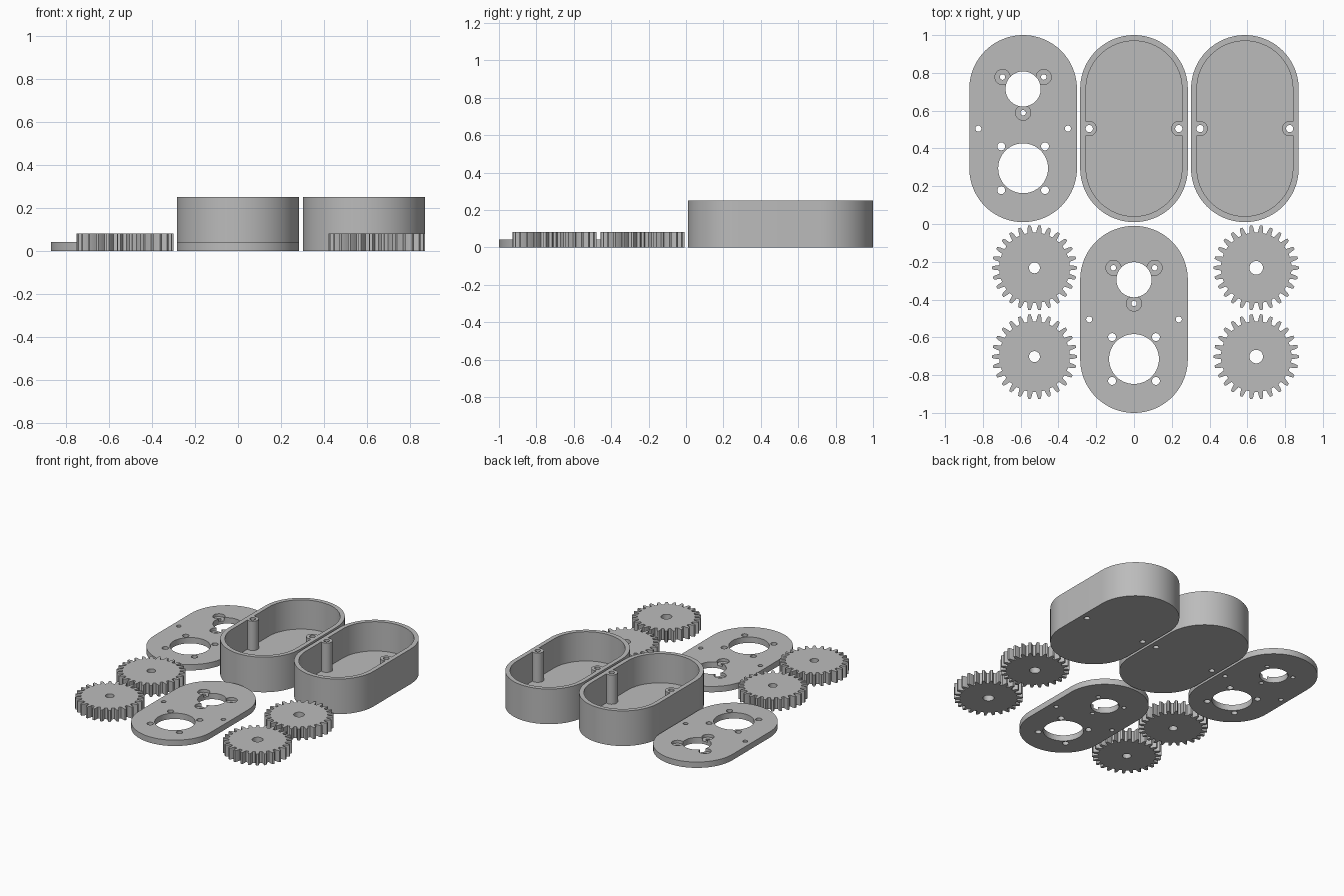
import bpy, bmesh, math
from math import sin, cos, pi

if "Cube" in bpy.data.objects:
    bpy.data.objects.remove(bpy.data.objects["Cube"])

grey = bpy.data.materials.new("plain grey")
grey.diffuse_color = (0.5, 0.5, 0.5, 1)
grey.use_nodes = True
grey.node_tree.nodes["Principled BSDF"].inputs["Base Color"].default_value = grey.diffuse_color

R, HALF = 0.285, 0.21          # end radius and half the straight length
PLATE_H, BOX_H, GEAR_H = 0.042, 0.252, 0.082


def circle(x, y, r, n=40):
    return [(x + r * cos(2 * pi * i / n), y + r * sin(2 * pi * i / n)) for i in range(n)]


def stadium(r, n=40):
    top = [(r * cos(pi * i / n), HALF + r * sin(pi * i / n)) for i in range(n + 1)]
    return top + [(-x, -y) for x, y in top]


def prism(name, pts, z0, z1):
    """Extrude a closed outline between two heights."""
    bm = bmesh.new()
    face = bm.faces.new([bm.verts.new((x, y, z0)) for x, y in pts])
    ext = bmesh.ops.extrude_face_region(bm, geom=[face])
    up = [v for v in ext["geom"] if isinstance(v, bmesh.types.BMVert)]
    bmesh.ops.translate(bm, verts=up, vec=(0, 0, z1 - z0))
    bmesh.ops.recalc_face_normals(bm, faces=bm.faces)
    me = bpy.data.meshes.new(name)
    bm.to_mesh(me)
    bm.free()
    me.materials.append(grey)
    ob = bpy.data.objects.new(name, me)
    bpy.context.collection.objects.link(ob)
    return ob


def cut(ob, cutters):
    """Subtract each cutter, then remove it."""
    for c in cutters:
        m = ob.modifiers.new("cut", "BOOLEAN")
        m.operation, m.solver, m.object = "DIFFERENCE", "EXACT", c
    dg = bpy.context.evaluated_depsgraph_get()
    me = bpy.data.meshes.new_from_object(ob.evaluated_get(dg))
    ob.modifiers.clear()
    ob.data = me
    for c in cutters:
        bpy.data.objects.remove(c)
    return ob


def drill(x, y, r, z0=-0.1, z1=0.5, n=32):
    return prism("drill", circle(x, y, r, n), z0, z1)


def finish(ob, x, y):
    ob.location = (x, y, 0)
    bpy.ops.object.select_all(action="DESELECT")
    ob.select_set(True)
    bpy.context.view_layer.objects.active = ob
    bpy.ops.object.shade_smooth_by_angle(angle=math.radians(30))


# Cover plates with motor opening, bearing opening and screw holes
def plate(name, x, y):
    ob = prism(name, stadium(R), 0, PLATE_H)
    holes = [drill(0, -HALF, 0.132, n=64), drill(0, HALF, 0.093, n=64)]
    holes += [drill(sx * 0.116, -HALF + sy * 0.116, 0.021) for sx in (-1, 1) for sy in (-1, 1)]
    holes += [drill(s * 0.237, 0, 0.016) for s in (-1, 1)]
    for a in (30, 150, 270):   # counterbored screws round the small opening
        px, py = 0.126 * cos(math.radians(a)), HALF + 0.126 * sin(math.radians(a))
        holes += [drill(px, py, 0.0145), drill(px, py, 0.04, PLATE_H / 2)]
    finish(cut(ob, holes), x, y)


# Open housings with two screw posts merged into the side walls
def housing(name, x, y):
    ob = prism(name, stadium(R), 0, BOX_H)
    cavity = prism("cavity", stadium(R - 0.031), PLATE_H, 0.4)
    cut(cavity, [drill(s * 0.237, 0, 0.04) for s in (-1, 1)])
    finish(cut(ob, [cavity] + [drill(s * 0.237, 0, 0.019) for s in (-1, 1)]), x, y)


# Spur gears: root, flank, tip points for each tooth
def gear(name, x, y, bore):
    teeth, pts = 26, []
    pitch = 2 * pi / teeth
    profile = [(-0.31, 0.187), (-0.25, 0.200), (-0.21, 0.212), (-0.12, 0.2255)]
    profile += [(-a, r) for a, r in reversed(profile)]
    for i in range(teeth):
        pts += [(r * cos((i + a) * pitch), r * sin((i + a) * pitch)) for a, r in profile]
    finish(cut(prism(name, pts, 0, GEAR_H), [drill(0, 0, bore)]), x, y)


plate("cover_plate_back", -0.587, 0.505)
plate("cover_plate_front", 0, -0.505)
housing("housing_middle", 0, 0.505)
housing("housing_right", 0.587, 0.505)
for row, gy in (("back", -0.232), ("front", -0.702)):
    gear("gear_left_" + row, -0.527, gy, 0.029)
    gear("gear_right_" + row, 0.647, gy, 0.036)
